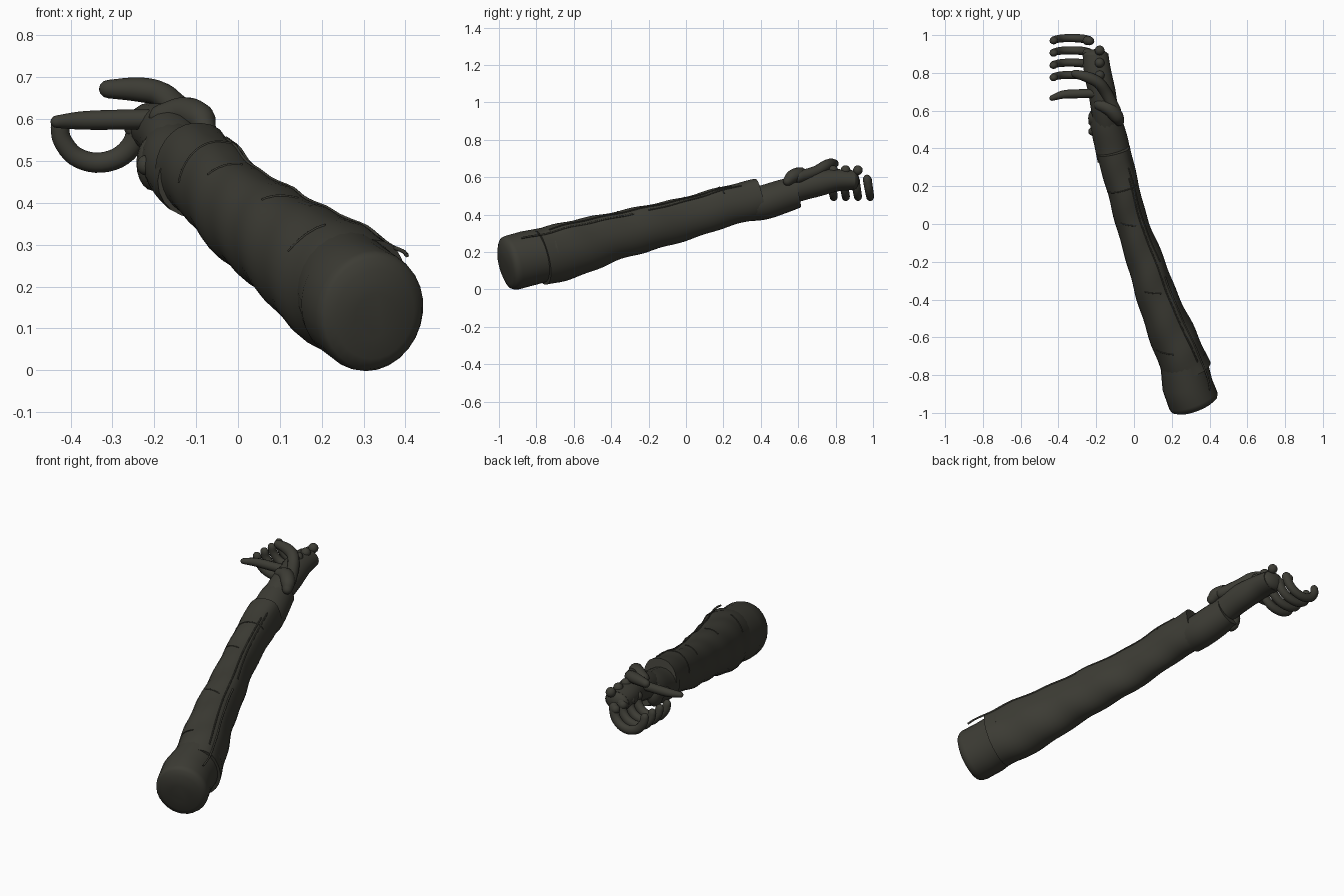
import bpy, bmesh
from math import sin, cos, pi, radians, exp
from mathutils import Vector

if "Cube" in bpy.data.objects:
    bpy.data.objects.remove(bpy.data.objects["Cube"], do_unlink=True)

COLOUR = (0.046, 0.045, 0.035, 1)
cloth = bpy.data.materials.new("dark_olive")
cloth.use_nodes = True
cloth.diffuse_color = COLOUR
bsdf = next(n for n in cloth.node_tree.nodes if n.type == 'BSDF_PRINCIPLED')
bsdf.inputs["Base Color"].default_value = COLOUR
bsdf.inputs["Roughness"].default_value = 0.8

UP, BACK = Vector((0, 0, 1)), Vector((0, 1, 0))


def finish(bm, name):
    bmesh.ops.recalc_face_normals(bm, faces=bm.faces)
    mesh = bpy.data.meshes.new(name)
    bm.to_mesh(mesh)
    bm.free()
    mesh.materials.append(cloth)
    ob = bpy.data.objects.new(name, mesh)
    bpy.context.collection.objects.link(ob)
    bpy.ops.object.select_all(action='DESELECT')
    ob.select_set(True)
    bpy.context.view_layer.objects.active = ob
    bpy.ops.object.shade_smooth_by_angle(angle=radians(50))
    return ob


def spline(stations, sub):
    """Catmull-Rom through tuples of any length."""
    rows = [Vector(s) for s in stations]
    out = []
    for i in range(len(rows) - 1):
        p1, p2 = rows[i], rows[i + 1]
        p0 = rows[i - 1] if i else p1 * 2 - p2
        p3 = rows[i + 2] if i + 2 < len(rows) else p2 * 2 - p1
        for k in range(sub):
            t = k / sub
            out.append((p1 * 2 + (p2 - p0) * t + (p0 * 2 - p1 * 5 + p2 * 4 - p3) * t * t
                        + (p1 * 3 - p0 - p2 * 3 + p3) * t ** 3) * 0.5)
    return out + [rows[-1]]


def rumple(y, a):
    """Cloth waves plus the raised flap along the upper left of the sleeve."""
    return 1 + .022 * sin(30 * y + 2 * a) + .09 * exp(-((a - radians(52)) / .32) ** 2)


def plain(y, a):
    return 1


def loft(name, stations, sub=6, sides=18, ref=UP, shape=plain, rounded=False):
    """Tube through (x, y, z, half width, half height) stations."""
    flat = spline([s if len(s) == 5 else (*s, s[3]) for s in stations], sub)
    rows = [(Vector(r[:3]), r[3], r[4]) for r in flat]
    if rounded:
        for end, nxt in ((0, 1), (-1, -2)):
            c, w, h = rows[end]
            d = (c - rows[nxt][0]).normalized()
            for f in (0.5, 0.85, 0.98):
                cap = (c + d * w * f, w * (1 - f * f) ** 0.5, h * (1 - f * f) ** 0.5)
                rows.insert(0, cap) if end == 0 else rows.append(cap)
    bm = bmesh.new()
    rings = []
    for i, (c, w, h) in enumerate(rows):
        t = (rows[min(i + 1, len(rows) - 1)][0] - rows[max(i - 1, 0)][0]).normalized()
        side = t.cross(ref).normalized()
        up = side.cross(t)
        ring = []
        for k in range(sides):
            a = 2 * pi * k / sides
            g = shape(c.y, a)
            ring.append(bm.verts.new(c + side * w * g * cos(a) + up * h * g * sin(a)))
        rings.append(ring)
    for a, b in zip(rings, rings[1:]):
        for k in range(sides):
            j = (k + 1) % sides
            bm.faces.new((a[k], a[j], b[j], b[k]))
    bm.faces.new(rings[0])
    bm.faces.new(rings[-1])
    return finish(bm, name)


def ball(name, centre, size):
    bm = bmesh.new()
    bmesh.ops.create_uvsphere(bm, u_segments=16, v_segments=10, radius=1)
    for v in bm.verts:
        v.co = Vector(centre) + Vector([a * b for a, b in zip(v.co, size)])
    return finish(bm, name)


# Upper arm stump with a softly domed end
loft("inner_sleeve", [
    (.329, -.973, .132, .05, .055), (.327, -.967, .134, .10, .11),
    (.323, -.957, .136, .124, .136), (.319, -.945, .139, .133, .145),
    (.312, -.93, .143, .135, .148), (.282, -.85, .165, .134, .148),
    (.258, -.70, .198, .122, .142)], sub=1, sides=28)

# Long rumpled sleeve
SLEEVE = [
    (.284, -.782, .169, .129, .152), (.208, -.6, .218, .123, .151),
    (.127, -.4, .279, .108, .13), (.061, -.2, .329, .098, .122),
    (-.009, 0, .379, .086, .114), (-.061, .2, .44, .086, .108),
    (-.11, .39, .486, .092, .106)]
loft("sleeve", SLEEVE, sub=7, sides=28, shape=rumple)

# Wrist cuff, then the tapering hand
loft("wrist_cuff", [
    (-.105, .34, .452, .088, .088), (-.118, .42, .466, .091, .092),
    (-.143, .52, .498, .087, .09), (-.155, .588, .518, .078, .084)], sides=20)
loft("palm", [
    (-.14, .5, .505, .068, .072), (-.155, .6, .543, .071, .074),
    (-.17, .7, .567, .072, .072), (-.192, .8, .583, .072, .061),
    (-.204, .895, .584, .068, .053)], sides=18)
ball("palm_end", (-.204, .892, .584), (.068, .034, .052))

# Points on the sleeve, by length along y and angle around it
AXIS = spline([(.318, -.95, .142, .134, .147)] + SLEEVE, 80)


def on_sleeve(y, degrees):
    r = min(AXIS, key=lambda row: abs(row[1] - y))
    t = Vector((-.293, .927, .234))
    side = t.cross(UP).normalized()
    up = side.cross(t)
    a = radians(degrees)
    g = rumple(r[1], a)
    return Vector(r[:3]) + side * r[3] * g * cos(a) + up * r[4] * g * sin(a)


def strip(name, y0, y1, a0, a1, radius, steps=14):
    pts = []
    for i in range(steps + 1):
        f = i / steps
        pts.append((*on_sleeve(y0 + (y1 - y0) * f, a0 + (a1 - a0) * f), radius))
    return loft(name, pts, sub=2, sides=8)


# Overlapping flap edges and creases
strip("flap_edge_long", -.88, -.28, 50, 47, .005)
strip("flap_edge_upper", -.72, .25, 59, 62, .004)
strip("flap_edge_short", -.2, .3, 47, 54, .004)
for i, (y, a0, a1) in enumerate(((-.62, 150, 105), (-.32, 120, 75), (.04, 135, 80))):
    strip(f"crease_{i + 1}", y, y - .03, a0, a1, .003, 6)
strip("cuff_seam", .2, .2, 40, 175, .003, 12)

# Four curled fingers, leaning slightly
for i in range(4):
    y = .782 + .065 * i
    path = [(-.236, .587), (-.252, .54), (-.288, .507), (-.34, .496),
            (-.39, .512), (-.42, .55), (-.426, .583)]
    loft(f"finger_{i + 1}", [(x, y + (.54 - z) * .17, z, .0265 - .0008 * k, .0235 - .0007 * k)
                             for k, (x, z) in enumerate(path)],
         sub=4, sides=12, ref=BACK, rounded=True)
    ball(f"finger_joint_{i + 1}", (-.247, y - .006, .58), (.025, .024, .025))

# Straight finger and raised thumb
loft("straight_finger", [
    (-.15, .692, .6, .024), (-.27, .69, .599, .024), (-.37, .686, .597, .022),
    (-.433, .667, .594, .015)], sides=12, rounded=True)
loft("thumb", [
    (-.1, .6, .6, .032), (-.145, .69, .628, .031), (-.185, .745, .66, .03),
    (-.24, .775, .671, .029), (-.31, .795, .672, .022)], sides=12, rounded=True)
loft("thumb_base", [
    (-.182, .632, .605, .031), (-.13, .61, .616, .037), (-.092, .57, .603, .036),
    (-.079, .545, .58, .027)], sides=14, rounded=True)

# Knuckles and wrist lumps
for i in range(3):
    ball(f"knuckle_{i + 1}", (-.182, .787 + .066 * i, .637), (.026, .026, .026))
ball("wrist_lump", (-.203, .56, .495), (.04, .05, .066))
for i, y in enumerate((.49, .54)):
    ball(f"wrist_stud_{i + 1}", (-.22, y, .49), (.022, .022, .024))
